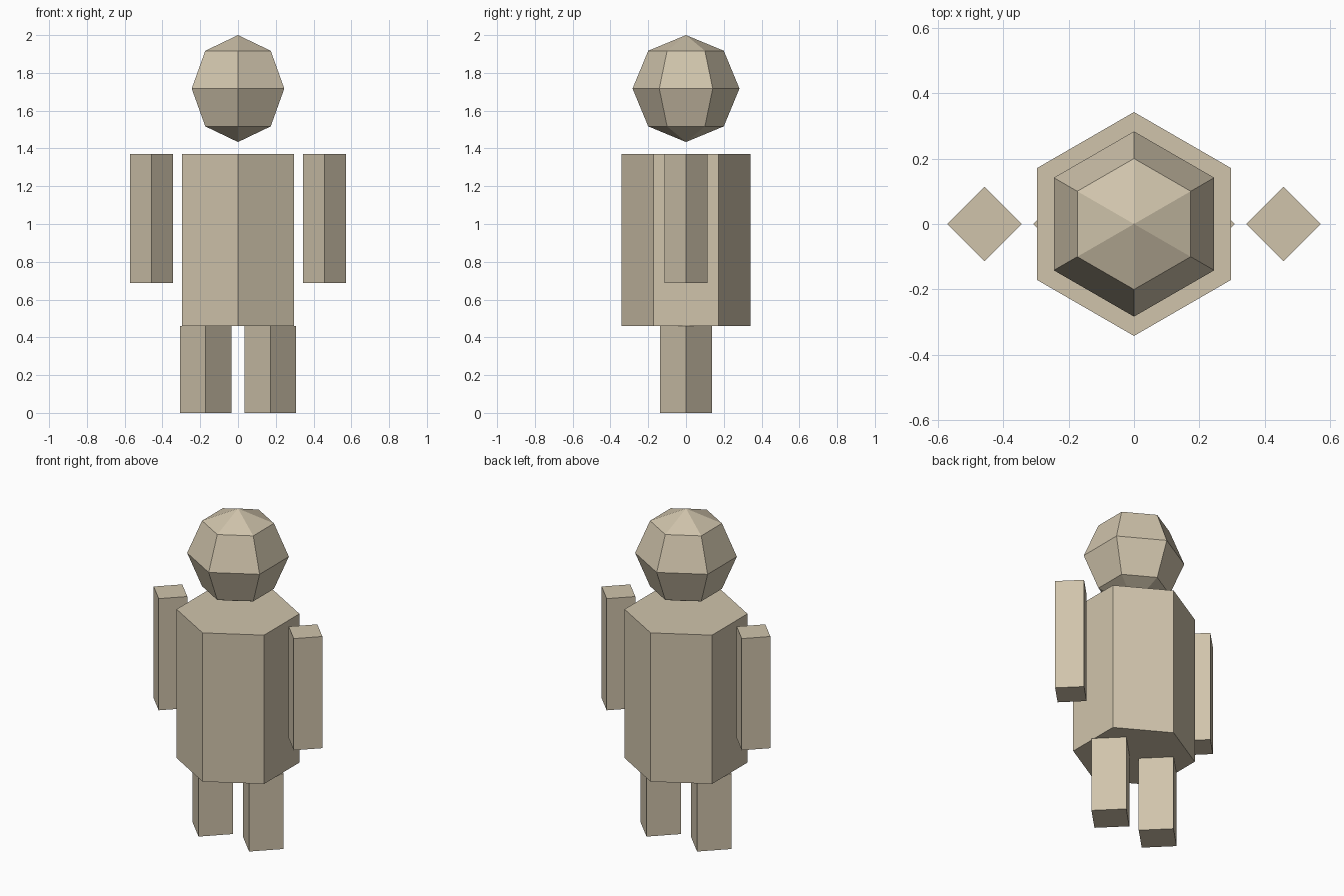
import bpy
import bmesh
from math import sin, cos, pi

cube = bpy.data.objects.get("Cube")
if cube:
    bpy.data.objects.remove(cube, do_unlink=True)

# Single flat colour
tan = bpy.data.materials.new("warm_tan")
tan.use_nodes = True
TAN = (0.63, 0.55, 0.41, 1.0)
tan.diffuse_color = TAN
tan.node_tree.nodes["Principled BSDF"].inputs["Base Color"].default_value = TAN


def faceted(name, sides, profile, x=0.0):
    """Turn a (radius, z) profile into a flat-sided solid with a corner facing +y."""
    bm = bmesh.new()
    rings = []
    for radius, z in profile:
        count = sides if radius > 0 else 1
        rings.append([bm.verts.new((radius * sin(2 * pi * i / sides),
                                    radius * cos(2 * pi * i / sides), z))
                      for i in range(count)])
    for low, high in zip(rings, rings[1:]):
        for i in range(sides):
            j = (i + 1) % sides
            corners = [low[i % len(low)], low[j % len(low)],
                       high[j % len(high)], high[i % len(high)]]
            bm.faces.new(list(dict.fromkeys(corners)))
    for end in (rings[0], rings[-1]):
        if len(end) > 1:
            bm.faces.new(end)
    bmesh.ops.recalc_face_normals(bm, faces=bm.faces)
    mesh = bpy.data.meshes.new(name)
    bm.to_mesh(mesh)
    bm.free()
    mesh.materials.append(tan)
    obj = bpy.data.objects.new(name, mesh)
    obj.location.x = x
    bpy.context.collection.objects.link(obj)
    return obj


# Head: low-poly ball
R, HEAD_Z = 0.283, 1.717
faceted("head", 6, [(R * sin(k * pi / 4) if 0 < k < 4 else 0,
                     HEAD_Z - R * cos(k * pi / 4)) for k in range(5)])

# Body: hexagonal prism
faceted("body", 6, [(0.342, 0.46), (0.342, 1.37)])

# Arms and legs: square posts set corner-on
for side, sign in (("left", 1), ("right", -1)):
    faceted(side + "_arm", 4, [(0.114, 0.687), (0.114, 1.37)], sign * 0.457)
    faceted(side + "_leg", 4, [(0.137, 0.0), (0.137, 0.46)], sign * 0.171)
